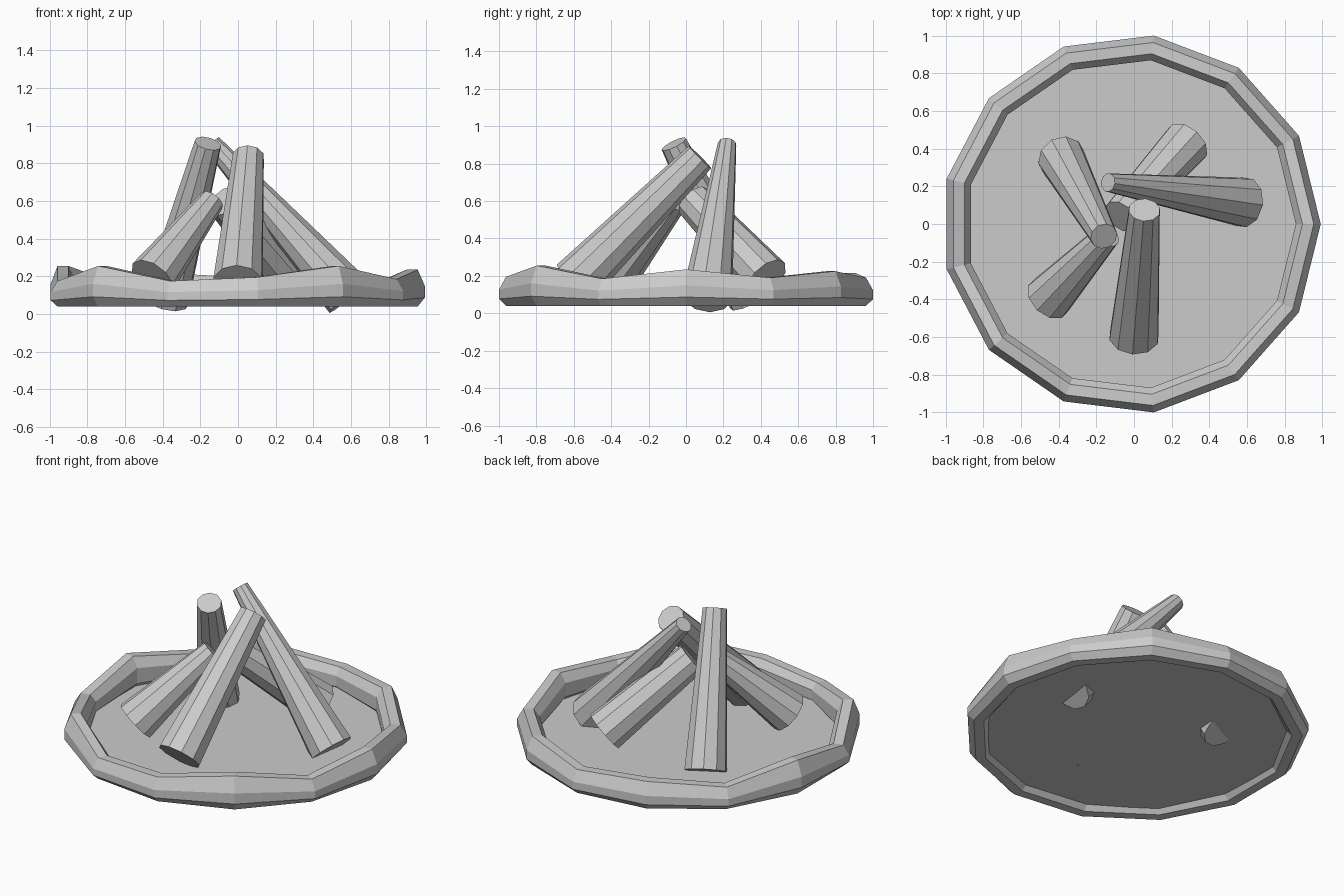
import bpy, bmesh, math
from mathutils import Vector

if "Cube" in bpy.data.objects:
    bpy.data.objects.remove(bpy.data.objects["Cube"])

SIDES, CX = 13, -0.016


def make_object(name, bm):
    bmesh.ops.recalc_face_normals(bm, faces=bm.faces)
    mesh = bpy.data.meshes.new(name)
    bm.to_mesh(mesh)
    bm.free()
    obj = bpy.data.objects.new(name, mesh)
    bpy.context.collection.objects.link(obj)
    return obj


def polar(r, k, z):
    a = 2 * math.pi * k / SIDES
    return Vector((CX + r * math.cos(a), r * math.sin(a), z))


# Uneven stone ring: octagonal section swept round 13 corners of varying height
heights = [.235, .19, .225, .19, .215, .18, .255, .175, .255, .175, .195, .255, .185]
section = [(1.007, .24), (1.007, .56), (.97, 1), (.91, 1),
           (.875, .70), (.875, .24), (.91, 0), (.97, 0)]
bm = bmesh.new()
rings = []
for k, top in enumerate(heights):
    rings.append([bm.verts.new(polar(r, k, .04 + f * (top - .04))) for r, f in section])
n = len(section)
for k in range(SIDES):
    a, b = rings[k], rings[(k + 1) % SIDES]
    for i in range(n):
        j = (i + 1) % n
        bm.faces.new((a[i], b[i], b[j], a[j]))
make_object("fire_ring", bm)

# Flat ash bed inside the ring
bm = bmesh.new()
bm.faces.new([bm.verts.new(polar(.90, k, .07)) for k in range(SIDES)])
make_object("ash_bed", bm)


# Tapered logs leaning together
def log(name, base, tip, r_base, r_tip):
    base, tip = Vector(base), Vector(tip)
    axis = tip - base
    bm = bmesh.new()
    bmesh.ops.create_cone(bm, cap_ends=True, segments=10, radius1=r_base,
                          radius2=r_tip, depth=axis.length)
    obj = make_object(name, bm)
    obj.location = (base + tip) / 2
    obj.rotation_mode = 'QUATERNION'
    obj.rotation_quaternion = axis.to_track_quat('Z', 'Y')


log("front_log", (0, -.597, .163), (.055, .075, .835), .135, .085)
log("right_log", (.585, .115, .096), (-.138, .22, .905), .135, .05)
log("back_right_log", (.28, .43, .185), (-.07, .04, .60), .13, .10)
log("back_left_log", (-.385, .35, .077), (-.16, -.065, .905), .127, .073)
log("front_left_log", (-.455, -.395, .19), (-.14, -.06, .60), .13, .07)
